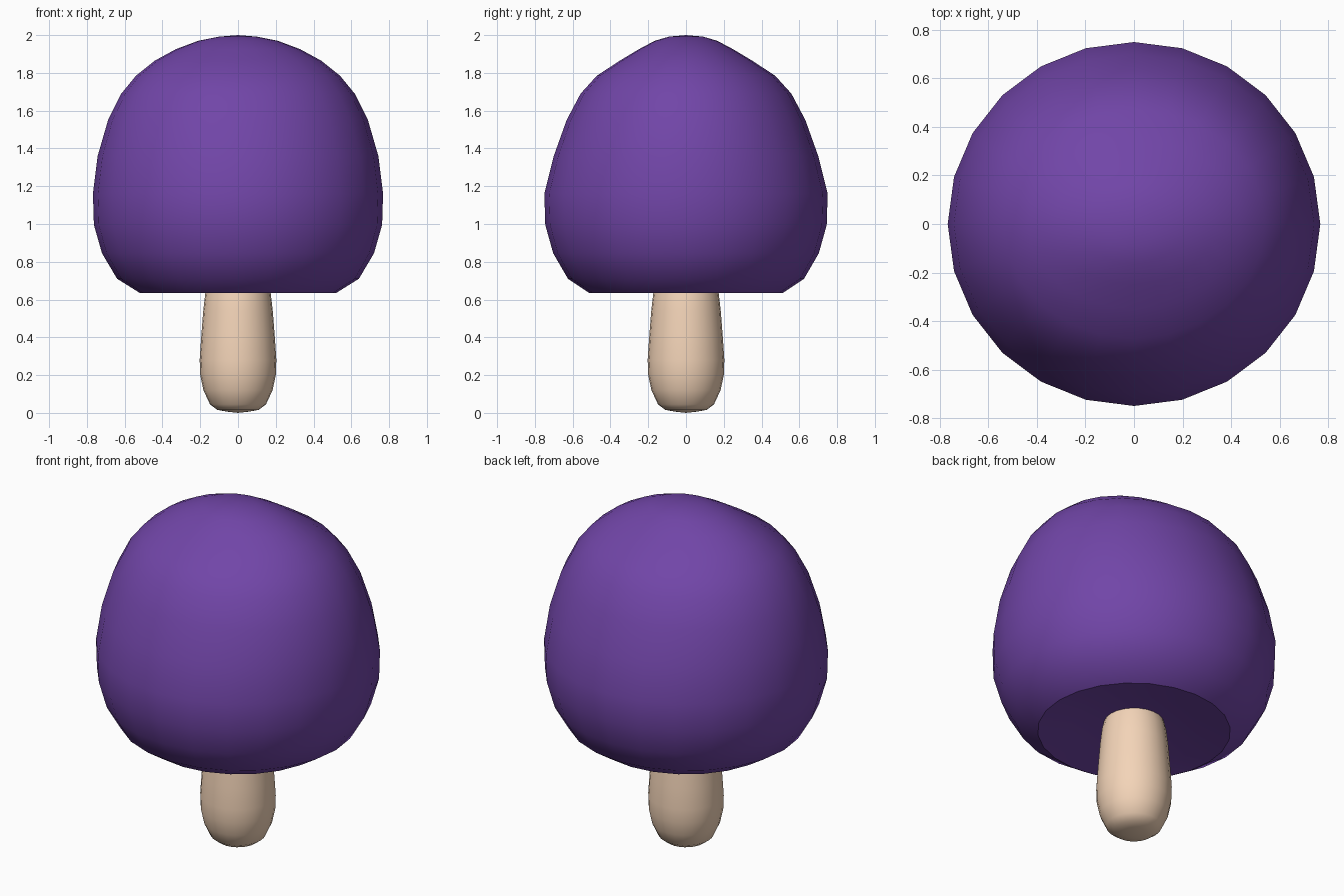
import bpy, bmesh, math

if "Cube" in bpy.data.objects:
    bpy.data.objects.remove(bpy.data.objects["Cube"])


def material(name, color):
    m = bpy.data.materials.new(name)
    m.diffuse_color = (*color, 1)
    m.use_nodes = True
    m.node_tree.nodes["Principled BSDF"].inputs["Base Color"].default_value = m.diffuse_color
    return m


def lathe(name, rings, sides, mat):
    """Skin elliptical rings (rx, ry, z); a zero radius closes to a point."""
    bm = bmesh.new()
    loops = []
    for rx, ry, z in rings:
        if rx == 0:
            loops.append([bm.verts.new((0, 0, z))] * sides)
        else:
            loops.append([bm.verts.new((rx * math.cos(a), ry * math.sin(a), z))
                          for a in (2 * math.pi * i / sides for i in range(sides))])
    for lo, hi in zip(loops, loops[1:]):
        for i in range(sides):
            j = (i + 1) % sides
            bm.faces.new(dict.fromkeys((lo[i], lo[j], hi[j], hi[i])))
    bmesh.ops.recalc_face_normals(bm, faces=bm.faces)
    me = bpy.data.meshes.new(name)
    bm.to_mesh(me)
    bm.free()
    me.materials.append(mat)
    ob = bpy.data.objects.new(name, me)
    bpy.context.collection.objects.link(ob)
    bpy.ops.object.select_all(action='DESELECT')
    ob.select_set(True)
    bpy.context.view_layer.objects.active = ob
    bpy.ops.object.shade_smooth_by_angle(angle=math.radians(35))
    return ob


purple = material("purple", (0.165, 0.06, 0.39))
cream = material("cream", (0.90, 0.66, 0.48))

# Cap: slightly hollow underside, rounded rim, dome pinched front to back at the top
lathe("cap", [
    (0, 0, 0.69), (0.16, 0.16, 0.685), (0.34, 0.335, 0.665), (0.52, 0.512, 0.635),
    (0.64, 0.625, 0.71), (0.72, 0.703, 0.845), (0.763, 0.745, 0.995),
    (0.768, 0.75, 1.16), (0.743, 0.70, 1.36), (0.688, 0.632, 1.55),
    (0.618, 0.558, 1.69), (0.54, 0.472, 1.785), (0.44, 0.35, 1.865),
    (0.33, 0.25, 1.925), (0.21, 0.165, 1.97), (0.10, 0.09, 1.992), (0, 0, 2.0),
], 24, purple)

# Stem: bulging foot, tapering up into the cap
lathe("stem", [(r, r, z) for r, z in [
    (0, 0.0), (0.06, 0.007), (0.11, 0.016), (0.148, 0.045), (0.183, 0.12),
    (0.2, 0.2), (0.203, 0.28), (0.195, 0.40), (0.184, 0.54), (0.173, 0.635),
    (0.157, 0.70), (0, 0.72)]], 24, cream)
